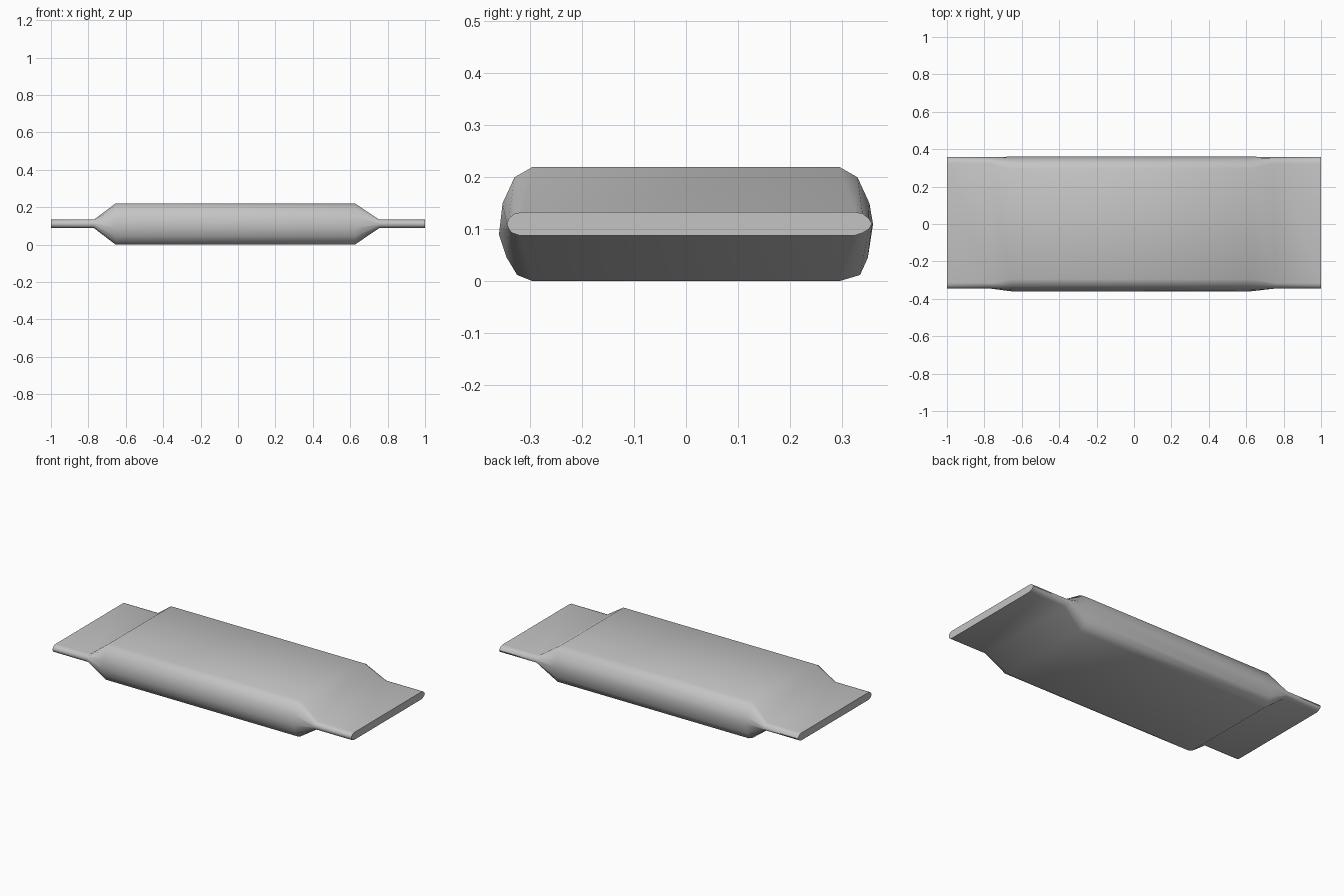
import bpy
import bmesh
import math

cube = bpy.data.objects.get("Cube")
if cube:
    bpy.data.objects.remove(cube, do_unlink=True)

# Plain grey wrapper colour
grey = bpy.data.materials.new("wrapper_grey")
grey.use_nodes = True
colour = (0.55, 0.55, 0.55, 1)
grey.diffuse_color = colour
grey.node_tree.nodes["Principled BSDF"].inputs["Base Color"].default_value = colour

# Cross-sections (y, z): front edge top to bottom, then back edge bottom to top
body = [(-.295, .22), (-.33, .2), (-.353, .15), (-.36, .09), (-.345, .045), (-.325, .012), (-.295, 0),
        (.295, 0), (.335, .012), (.35, .045), (.36, .11), (.353, .15), (.33, .2), (.295, .22)]
flap = [(-.315, .133), (-.33, .13), (-.341, .121), (-.345, .11), (-.341, .1), (-.335, .093), (-.32, .088),
        (.325, .088), (.34, .093), (.352, .1), (.358, .11), (.352, .121), (.34, .13), (.325, .133)]

# Stations along the length: flat flap, slope, thick body, slope, flat flap
stations = [(-1, flap), (-.77, flap), (-.655, body), (.625, body), (.755, flap), (1, flap)]

bm = bmesh.new()
rings = [[bm.verts.new((x, y, z)) for y, z in section] for x, section in stations]
count = len(body)
for a, b in zip(rings, rings[1:]):
    for i in range(count):
        j = (i + 1) % count
        bm.faces.new((a[i], a[j], b[j], b[i]))
for ring in (rings[0], rings[-1]):
    bm.faces.new(ring)
bmesh.ops.recalc_face_normals(bm, faces=bm.faces)

mesh = bpy.data.meshes.new("sealed_packet")
bm.to_mesh(mesh)
bm.free()
mesh.materials.append(grey)
packet = bpy.data.objects.new("sealed_packet", mesh)
bpy.context.collection.objects.link(packet)

# Soft body with crisp end cuts
bpy.ops.object.select_all(action="DESELECT")
packet.select_set(True)
bpy.context.view_layer.objects.active = packet
bpy.ops.object.shade_smooth_by_angle(angle=math.radians(48))
